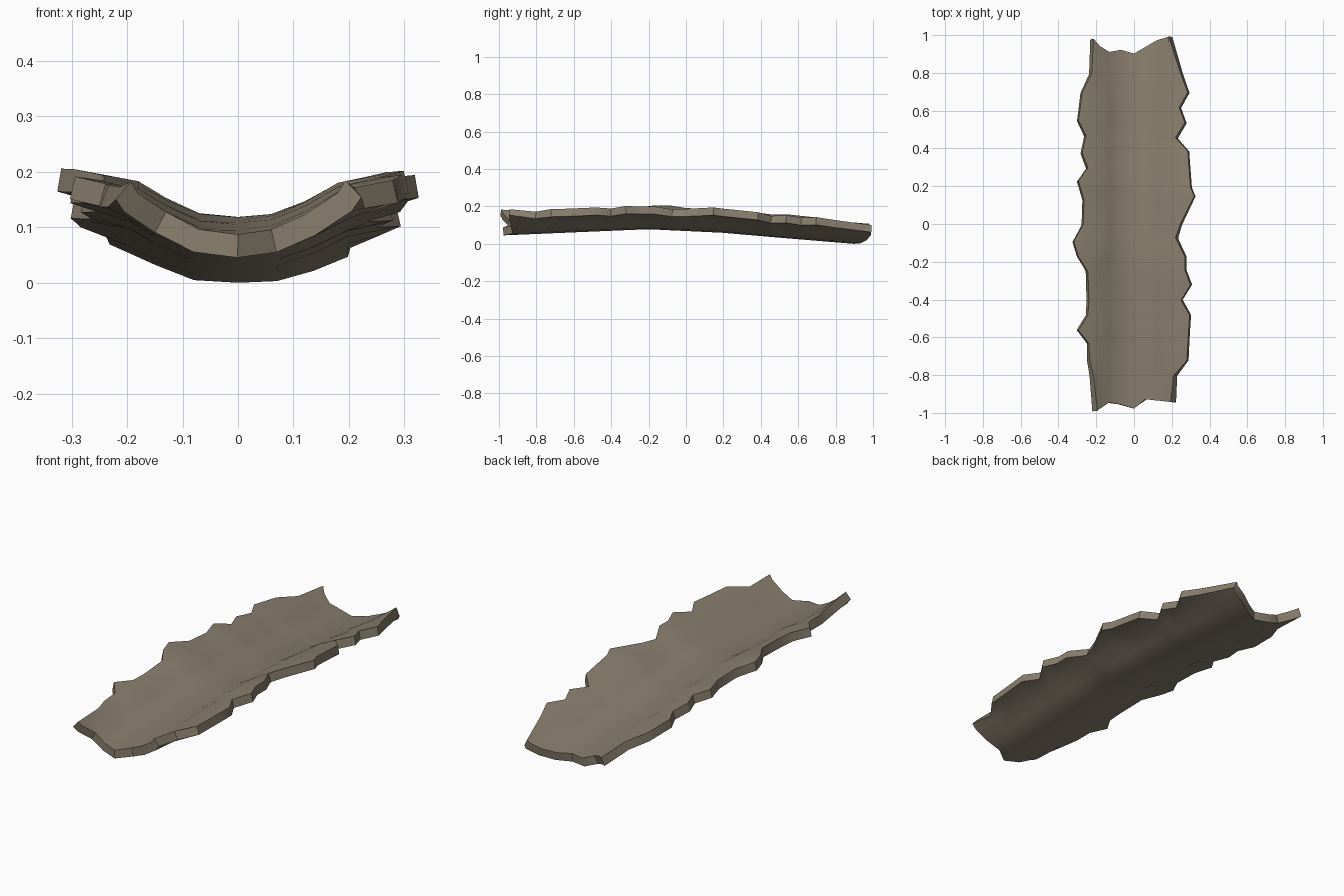
import bpy
import bmesh

cube = bpy.data.objects.get("Cube")
if cube:
    bpy.data.objects.remove(cube, do_unlink=True)


def lerp_curve(points, t):
    """Piecewise linear lookup in a list of (t, value) pairs."""
    points = sorted(points)
    if t <= points[0][0]:
        return points[0][1]
    for (a, va), (b, vb) in zip(points, points[1:]):
        if t <= b:
            return va + (vb - va) * (t - a) / (b - a)
    return points[-1][1]


# Ragged long edges: (y, distance from the centre line)
left_edge = [(-1, .21), (-.8, .23), (-.72, .25), (-.63, .255), (-.56, .31), (-.48, .26),
             (-.4, .255), (-.25, .26), (-.17, .31), (-.09, .335), (0, .285), (.13, .28),
             (.23, .31), (.3, .26), (.38, .29), (.47, .27), (.55, .31), (.7, .29),
             (.8, .24), (1, .23)]
right_edge = [(-.94, .21), (-.88, .24), (-.8, .225), (-.72, .295), (-.48, .31), (-.4, .265),
              (-.32, .315), (-.24, .285), (-.17, .285), (-.07, .235), (0, .26), (.15, .335),
              (.2, .315), (.39, .3), (.46, .235), (.54, .285), (.62, .255), (.7, .3),
              (.86, .24), (1, .2)]
# Broken short ends: (x, y)
front_end = [(-.21, -1), (-.14, -.94), (-.08, -.95), (0, -.975), (.06, -.925), (.2, -.94)]
back_end = [(-.22, .99), (-.15, .91), (-.07, .925), (0, .905), (.06, .94), (.12, .975), (.2, 1)]
# Height of the trough line along y, and rise of the trough across x
spine = [(-1, .09), (-.6, .107), (-.2, .124), (.2, .105), (.5, .079), (.9, .046), (1, .04)]
rise = [(0, 0), (.07, .006), (.13, .032), (.18, .06)]
columns = [-1, -.18, -.13, -.07, 0, .06, .12, .18, 1]
RIM = .016

inner = {y for y, _ in left_edge + right_edge if abs(y) < .85}
rows = [-1] + sorted(inner) + [1]

# Top sheet of the bark
bm = bmesh.new()
grid = []
for y in rows:
    line = []
    for c in columns:
        side = left_edge if c < 0 else right_edge
        width = lerp_curve(side, y)
        ripple = width - .28
        curl = .03 * max(0, -y) ** 6
        if abs(c) == 1:
            x = c * (width - RIM)
            z = .08 + ripple * .2 + curl
        else:
            x = c
            z = lerp_curve(rise, abs(c)) + ripple * .15 * (abs(c) / .18) ** 2 + curl * (c / .2) ** 2
        end_y = y
        if y == -1:
            end_y = lerp_curve(front_end, x)
        elif y == 1:
            end_y = lerp_curve(back_end, x)
        line.append(bm.verts.new((x, end_y, z + lerp_curve(spine, end_y))))
    grid.append(line)
for a, b in zip(grid, grid[1:]):
    for i in range(len(columns) - 1):
        bm.faces.new((a[i], a[i + 1], b[i + 1], b[i]))

mesh = bpy.data.meshes.new("bark_slab")
bm.to_mesh(mesh)
bm.free()
bark = bpy.data.objects.new("bark_slab", mesh)
bpy.context.collection.objects.link(bark)

# Bark colour
colour = (.25, .21, .155, 1)
mat = bpy.data.materials.new("grey_brown_bark")
mat.use_nodes = True
mat.diffuse_color = colour
mat.node_tree.nodes["Principled BSDF"].inputs["Base Color"].default_value = colour
mesh.materials.append(mat)

# Thickness grows downwards from the top sheet
bpy.context.view_layer.objects.active = bark
bark.select_set(True)
solid = bark.modifiers.new("thickness", 'SOLIDIFY')
solid.thickness = .042
solid.offset = -1
bpy.ops.object.modifier_apply(modifier=solid.name)

# Rest the slab on the ground, centred
def middle(axis):
    values = [v.co[axis] for v in mesh.vertices]
    return (min(values) + max(values)) / 2

low = min(v.co.z for v in mesh.vertices)
mx, my = middle(0), middle(1)
for v in mesh.vertices:
    v.co.x -= mx
    v.co.y -= my
    v.co.z -= low
bpy.ops.object.shade_smooth_by_angle(angle=.6)
